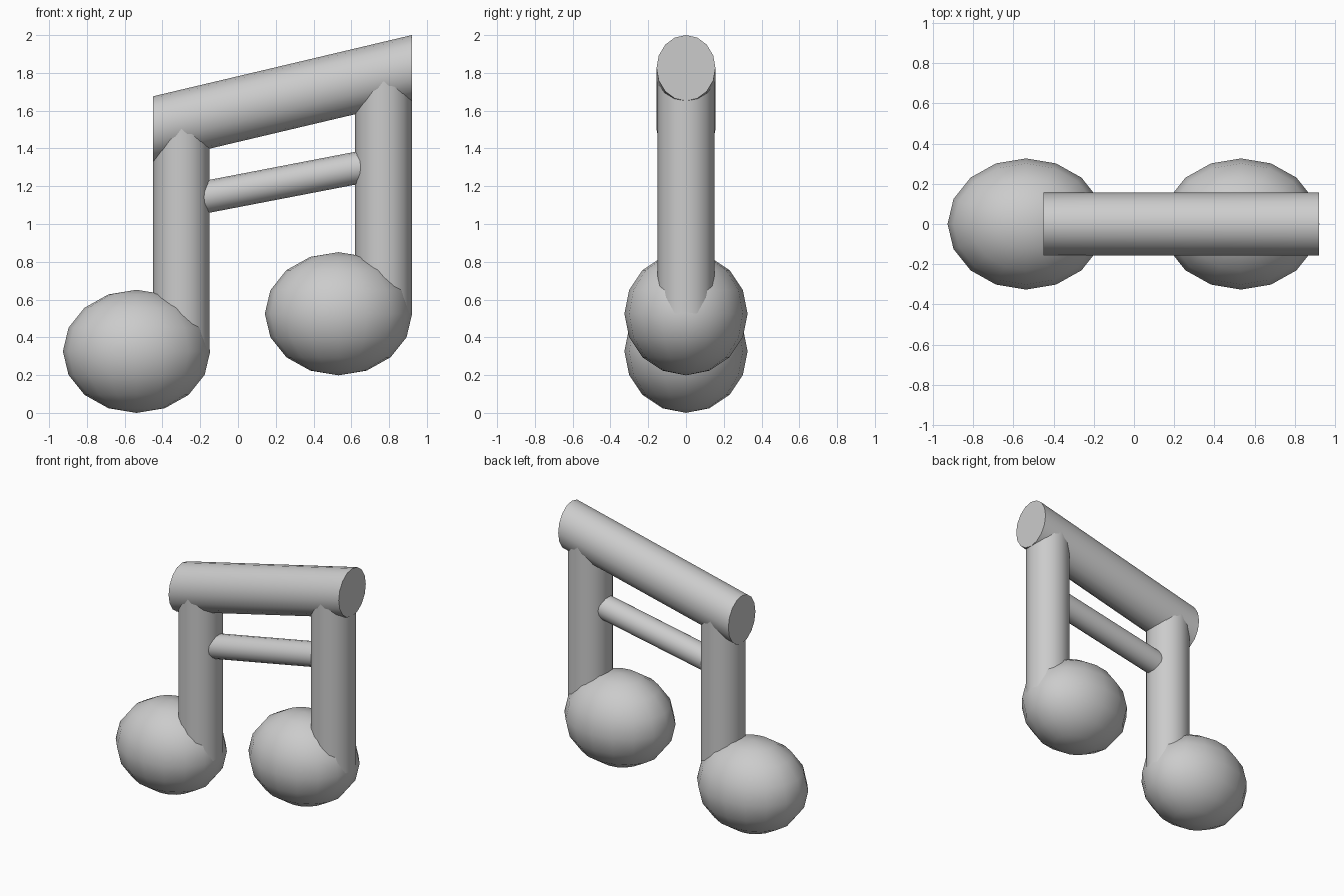
import bpy, bmesh, math
from mathutils import Matrix, Vector

if "Cube" in bpy.data.objects:
    bpy.data.objects.remove(bpy.data.objects["Cube"])

SIDES = 16


def finish(name, bm):
    mesh = bpy.data.meshes.new(name)
    bm.to_mesh(mesh)
    bm.free()
    ob = bpy.data.objects.new(name, mesh)
    bpy.context.collection.objects.link(ob)
    bpy.ops.object.select_all(action='DESELECT')
    ob.select_set(True)
    bpy.context.view_layer.objects.active = ob
    bpy.ops.object.shade_smooth_by_angle(angle=math.radians(40))
    return ob


def rod(name, start, end, u, v):
    """Elliptical cylinder from start to end; u and v are the end-cap half axes."""
    start, end = Vector(start), Vector(end)
    m = Matrix((Vector(u), Vector(v), end - start)).transposed().to_4x4()
    m.translation = (start + end) / 2
    bm = bmesh.new()
    bmesh.ops.create_cone(bm, cap_ends=True, segments=SIDES,
                          radius1=1, radius2=1, depth=1, matrix=m)
    return finish(name, bm)


def note_head(name, centre, radii):
    bm = bmesh.new()
    m = Matrix.Translation(centre) @ Matrix.Diagonal((*radii, 1))
    bmesh.ops.create_uvsphere(bm, u_segments=SIDES, v_segments=8, radius=1, matrix=m)
    return finish(name, bm)


# Two notes: round head plus upright stem
for side, head_x, stem_x, z, top in (("left", -0.537, -0.30, 0.326, 1.54),
                                     ("right", 0.532, 0.77, 0.525, 1.79)):
    note_head(side + "_note_head", (head_x, 0, z), (0.39, 0.326, 0.326))
    rod(side + "_stem", (stem_x, 0, z), (stem_x, 0, top), (0.15, 0, 0), (0, 0.15, 0))

# Thick upper beam, sheared so its ends stay vertical
rod("upper_beam", (-0.45, 0, 1.502), (0.92, 0, 1.826), (0, 0.156, 0), (0, 0, 0.174))

# Thin lower beam ending inside the stems
rod("lower_beam", (-0.30, 0, 1.118), (0.77, 0, 1.324), (0, 0.085, 0), (0, 0, 0.087))
